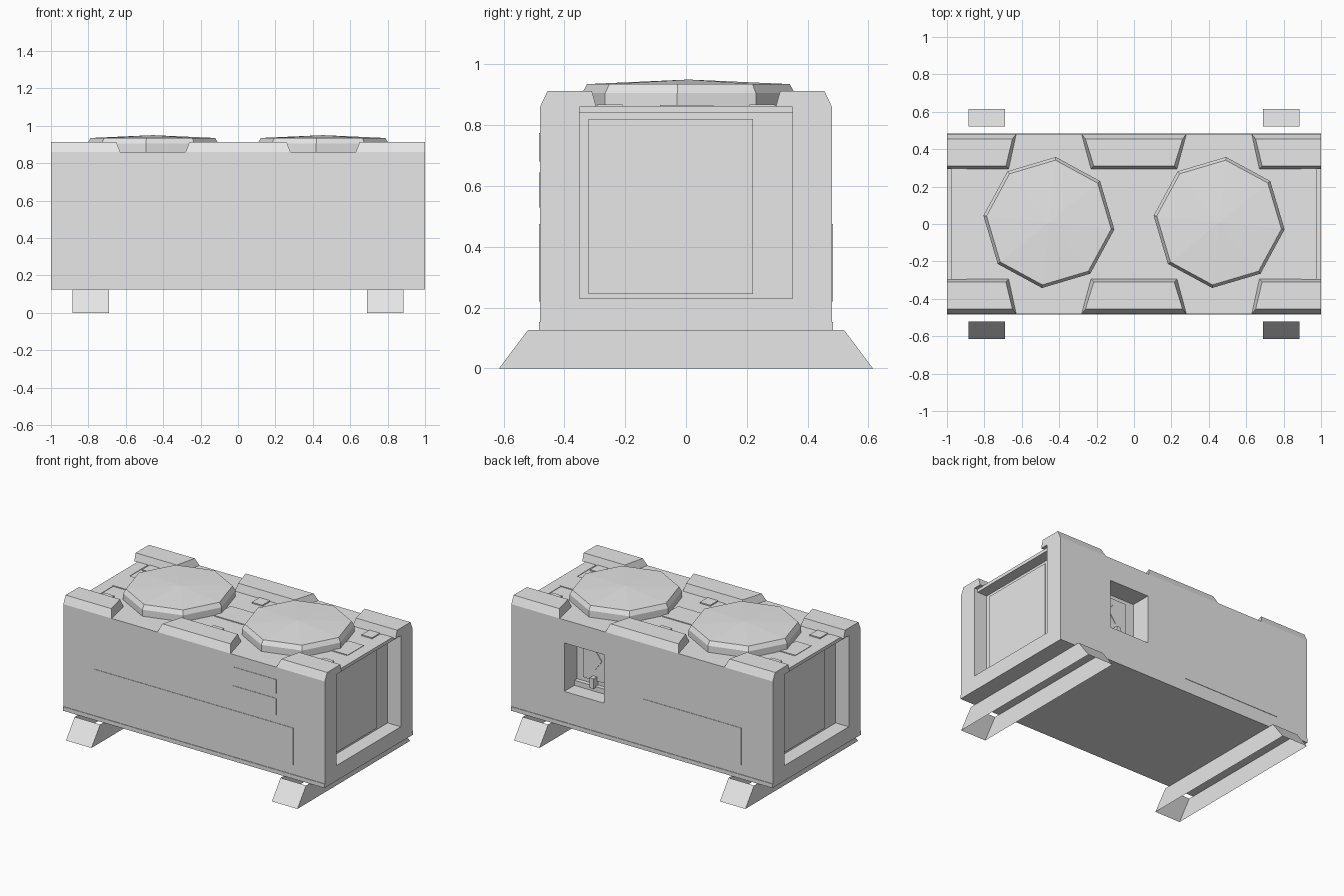
import bpy
from math import cos, sin, radians

cube = bpy.data.objects.get("Cube")
if cube:
    bpy.data.objects.remove(cube, do_unlink=True)

grey = bpy.data.materials.new("plain_grey")
grey.use_nodes = True
grey.diffuse_color = (0.8, 0.8, 0.8, 1)
for node in grey.node_tree.nodes:
    if node.type == 'BSDF_PRINCIPLED':
        node.inputs["Base Color"].default_value = grey.diffuse_color


def loft(name, rings, bottom=True, top=True, apex=None):
    """Skin a stack of rings, each listed counter-clockwise from above."""
    n = len(rings[0])
    verts = [p for ring in rings for p in ring]
    faces = []
    for k in range(len(rings) - 1):
        for i in range(n):
            j = (i + 1) % n
            a = k * n
            faces.append((a + i, a + j, a + n + j, a + n + i))
    if bottom:
        faces.append(tuple(reversed(range(n))))
    last = (len(rings) - 1) * n
    if apex:
        verts.append(apex)
        faces += [(last + i, last + (i + 1) % n, len(verts) - 1) for i in range(n)]
    elif top:
        faces.append(tuple(range(last, last + n)))
    mesh = bpy.data.meshes.new(name)
    mesh.from_pydata(verts, [], faces)
    mesh.materials.append(grey)
    obj = bpy.data.objects.new(name, mesh)
    bpy.context.scene.collection.objects.link(obj)
    return obj


def rect(x, y, z):
    return [(x[0], y[0], z), (x[1], y[0], z), (x[1], y[1], z), (x[0], y[1], z)]


def box(name, x, y, z):
    x, y = sorted(x), sorted(y)
    return loft(name, [rect(x, y, z[0]), rect(x, y, z[1])])


def cut(obj, cutter):
    mod = obj.modifiers.new("cut", 'BOOLEAN')
    mod.operation = 'DIFFERENCE'
    mod.solver = 'EXACT'
    mod.object = cutter
    cutter.hide_render = True
    bpy.context.view_layer.update()
    graph = bpy.context.evaluated_depsgraph_get()
    mesh = bpy.data.meshes.new_from_object(obj.evaluated_get(graph))
    obj.modifiers.clear()
    obj.data = mesh
    bpy.data.objects.remove(cutter, do_unlink=True)


# Housing with recessed ends, lowered end beams and a rear access bay
DECK = 0.86
housing = box("housing", (-1, 1), (-0.48, 0.48), (0.153, DECK))
for s in (-1, 1):
    cut(housing, box("end_cutter", (s * 0.9, s * 1.1), (-0.35, 0.35), (0.23, 0.84)))
    cut(housing, box("beam_cutter", (s * 0.975, s * 1.1), (-0.35, 0.35), (0.8, 0.95)))
cut(housing, box("bay_cutter", (0.29, 0.595), (0.34, 0.6), (0.365, 0.7)))

box("base_slab", (-1, 1), (-0.484, 0.484), (0.125, 0.153))

# End panels, turned half a circle from each other
for s, side in ((1, "right"), (-1, "left")):
    box(side + "_end_panel", (s * 0.89, s * 0.906), (-0.32 * s, 0.22 * s), (0.245, 0.82))

# Raised blocks along the top edges
def edge_block(name, s, outer, inner, outer_top, inner_top):
    """Each span is an x range; s picks the back or front edge."""
    def ring(o, i, yo, yi, z):
        pts = [(o[0], s * yo, z), (i[0], s * yi, z), (i[1], s * yi, z), (o[1], s * yo, z)]
        return pts if s > 0 else pts[::-1]
    loft(name, [ring(outer, inner, 0.48, 0.295, DECK),
                ring(outer_top, inner_top, 0.455, 0.31, 0.913)])


for s, side in ((1, "back"), (-1, "front")):
    edge_block(side + "_middle_block", s, (-0.28, 0.28), (-0.23, 0.23),
               (-0.26, 0.26), (-0.215, 0.215))
    edge_block(side + "_right_block", s, (0.63, 1), (0.67, 1), (0.65, 1), (0.685, 1))
    edge_block(side + "_left_block", s, (-1, -0.63), (-1, -0.67),
               (-1, -0.65), (-1, -0.685))

# Eight-sided fan covers with a shallow peak
for cx, side in ((-0.455, "left"), (0.455, "right")):
    def octagon(r, z):
        return [(cx + r * cos(radians(84 + 45 * i)),
                 0.008 + r * sin(radians(84 + 45 * i)), z) for i in range(8)]
    loft(side + "_fan_cover", [octagon(0.352, DECK), octagon(0.352, 0.905),
                               octagon(0.335, 0.935)], apex=(cx, 0.008, 0.95))

# Small deck plates
for x in (-0.84, 0, 0.84):
    for y in (-0.25, 0.25):
        box("deck_stud", (x - 0.04, x + 0.04), (y - 0.042, y + 0.042), (DECK, DECK + 0.008))
box("middle_deck_plate", (-0.12, 0.12), (-0.085, 0.09), (DECK, DECK + 0.006))
for s in (-1, 1):
    box("end_deck_plate", (s * 0.78, s * 0.9), (-0.085, 0.09), (DECK, DECK + 0.006))
    box("deck_end_strip", (s * 0.895, s * 0.975), (-0.3, 0.3), (DECK, DECK + 0.003))

# Flat panels on the front and back
box("front_panel", (-0.76, 0.76), (-0.483, -0.47), (0.22, 0.475))
box("upper_front_plate", (0.3, 0.63), (-0.483, -0.47), (0.68, 0.775))
box("lower_front_plate", (0.3, 0.63), (-0.483, -0.47), (0.53, 0.645))
box("back_panel", (-0.76, -0.01), (0.47, 0.483), (0.22, 0.475))

# Access bay fittings
box("bay_panel", (0.36, 0.54), (0.33, 0.352), (0.43, 0.67))
diamond = [(0.45, 0.5), (0.505, 0.575), (0.45, 0.65), (0.395, 0.575)]
loft("bay_diamond", [[(x, y, z) for x, z in diamond] for y in (0.357, 0.35)])
box("bay_step", (0.29, 0.595), (0.34, 0.37), (0.365, 0.4))
box("bay_lever", (0.435, 0.465), (0.34, 0.39), (0.39, 0.46))

# Hollow feet, open underneath
for s, side in ((-1, "left"), (1, "right")):
    xs = sorted((s * 0.69, s * 0.885))
    loft(side + "_foot", [rect(xs, (-0.615, 0.615), 0),
                          rect(xs, (-0.52, 0.52), 0.126)], bottom=False, top=False)
